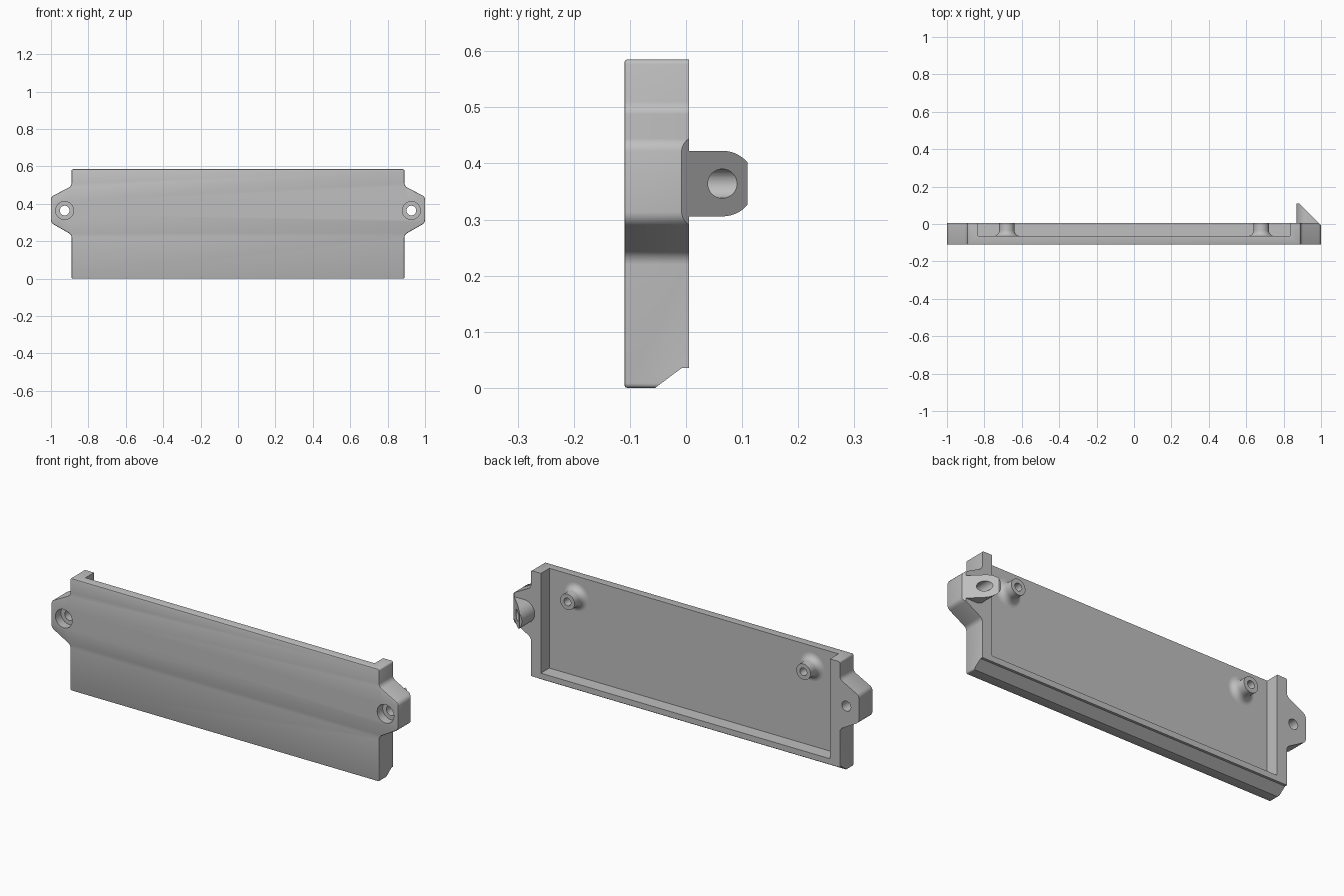
import bpy, bmesh, math
from mathutils import Matrix, Vector

cube = bpy.data.objects.get("Cube")
if cube:
    bpy.data.objects.remove(cube)

GREY = (0.52, 0.52, 0.52, 1.0)
mat = bpy.data.materials.new("plain grey")
mat.use_nodes = True
mat.diffuse_color = GREY
mat.node_tree.nodes["Principled BSDF"].inputs["Base Color"].default_value = GREY

FRONT, BACK, FLOOR = -0.11, 0.005, -0.065
HOLE_X, HOLE_Z = 0.927, 0.364


def make_object(name, bm):
    bmesh.ops.recalc_face_normals(bm, faces=bm.faces)
    mesh = bpy.data.meshes.new(name)
    bm.to_mesh(mesh)
    bm.free()
    ob = bpy.data.objects.new(name, mesh)
    mesh.materials.append(mat)
    bpy.context.collection.objects.link(ob)
    return ob


def prism(points, offset):
    """Extrude a closed outline of 3D points along offset."""
    bm = bmesh.new()
    face = bm.faces.new([bm.verts.new(p) for p in points])
    ext = bmesh.ops.extrude_face_region(bm, geom=[face], use_keep_orig=True)
    moved = [g for g in ext["geom"] if isinstance(g, bmesh.types.BMVert)]
    bmesh.ops.translate(bm, verts=moved, vec=offset)
    return bm


def cylinder(x, z, radius, y0, y1):
    bm = bmesh.new()
    place = Matrix.Translation((x, (y0 + y1) / 2, z)) @ Matrix.Rotation(math.pi / 2, 4, 'X')
    bmesh.ops.create_cone(bm, cap_ends=True, segments=48, radius1=radius,
                          radius2=radius, depth=y1 - y0, matrix=place)
    return bm


def combine(target, bm, operation='DIFFERENCE'):
    tool = make_object("cutter", bm)
    tool.hide_render = True
    mod = target.modifiers.new("combine", 'BOOLEAN')
    mod.operation = operation
    mod.solver = 'EXACT'
    mod.object = tool
    bpy.context.view_layer.objects.active = target
    bpy.ops.object.modifier_apply(modifier=mod.name)
    bpy.data.objects.remove(tool)


def shade(ob):
    bpy.ops.object.select_all(action='DESELECT')
    ob.select_set(True)
    bpy.context.view_layer.objects.active = ob
    bpy.ops.object.shade_smooth_by_angle(angle=math.radians(32))


# Panel with a mounting ear on each end
half = [(0.89, 0), (0.89, 0.235), (1, 0.298), (1, 0.437), (0.89, 0.495), (0.89, 0.585)]
outline = half + [(-x, z) for x, z in reversed(half)]
bm = prism([(x, FRONT, z) for x, z in outline], (0, BACK - FRONT, 0))
depth_edges = [e for e in bm.edges if abs(e.verts[0].co.y - e.verts[1].co.y) > 0.1]
ears = [e for e in depth_edges if 0.1 < e.verts[0].co.z < 0.55]
corners = [e for e in depth_edges if e not in ears]
bmesh.ops.bevel(bm, geom=ears, offset=0.015, segments=4, profile=0.5, affect='EDGES')
corners = [e for e in bm.edges if abs(e.verts[0].co.y - e.verts[1].co.y) > 0.1
           and not 0.1 < e.verts[0].co.z < 0.55]
bmesh.ops.bevel(bm, geom=corners, offset=0.008, segments=3, profile=0.5, affect='EDGES')
rim = [e for e in bm.edges if all(v.co.y < FRONT + 1e-4 for v in e.verts)]
bmesh.ops.bevel(bm, geom=rim, offset=0.005, segments=2, profile=0.5, affect='EDGES')
panel = make_object("panel", bm)

# Rear pocket, open at the top
combine(panel, prism([(x, FLOOR, z) for x, z in
                      [(-0.833, 0.065), (0.833, 0.065), (0.833, 0.7), (-0.833, 0.7)]],
                     (0, 0.2, 0)))

# Chamfer along the lower rear edge
combine(panel, prism([(-1.2, y, z) for y, z in
                      [(-0.122, -0.05), (-0.008, 0.035), (0.05, 0.035), (0.05, -0.05)]],
                     (2.4, 0, 0)))

# Round-ended lug behind the left ear, cut off at a slant
R = 0.0585
arc = [math.pi / 2 + math.pi * i / 24 for i in range(25)]
lug = [(HOLE_X + R * math.cos(a), HOLE_Z + R * math.sin(a)) for a in arc]
lug += [(0.994, HOLE_Z - R), (0.994, HOLE_Z + R)]
combine(panel, prism([(x, -0.03, z) for x, z in lug], (0, 0.14, 0)), 'UNION')
combine(panel, prism([(x, y, 0.2) for x, y in
                      [(1.092, -0.1), (0.792, 0.2), (1.092, 0.2)]], (0, 0, 0.35)))

# Counterbored screw holes through both ears
for side in (1, -1):
    combine(panel, cylinder(side * HOLE_X, HOLE_Z, 0.026, -0.2, 0.2))
    combine(panel, cylinder(side * HOLE_X, HOLE_Z, 0.048, -0.2, -0.065))
shade(panel)

# Hollow standoffs with flared feet
FILLET = 0.032
profile = [(0.02, FLOOR - 0.005), (0.02, BACK), (0.041, BACK)]
for i in range(9):
    a = math.pi / 2 * i / 8
    profile.append((0.041 + FILLET * (1 - math.cos(a)), FLOOR + FILLET * (1 - math.sin(a))))
profile.append((0.073, FLOOR - 0.005))
for side, label in ((1, "left"), (-1, "right")):
    bm = bmesh.new()
    centre = Vector((side * 0.68, 0, 0.477))
    verts = [bm.verts.new(centre + Vector((r, y, 0))) for r, y in profile]
    edges = [bm.edges.new(pair) for pair in zip(verts, verts[1:] + verts[:1])]
    bmesh.ops.spin(bm, geom=verts + edges, cent=centre, axis=(0, 1, 0),
                   angle=math.tau, steps=40, use_merge=True)
    bmesh.ops.remove_doubles(bm, verts=bm.verts, dist=1e-5)
    shade(make_object(label + "_standoff", bm))
